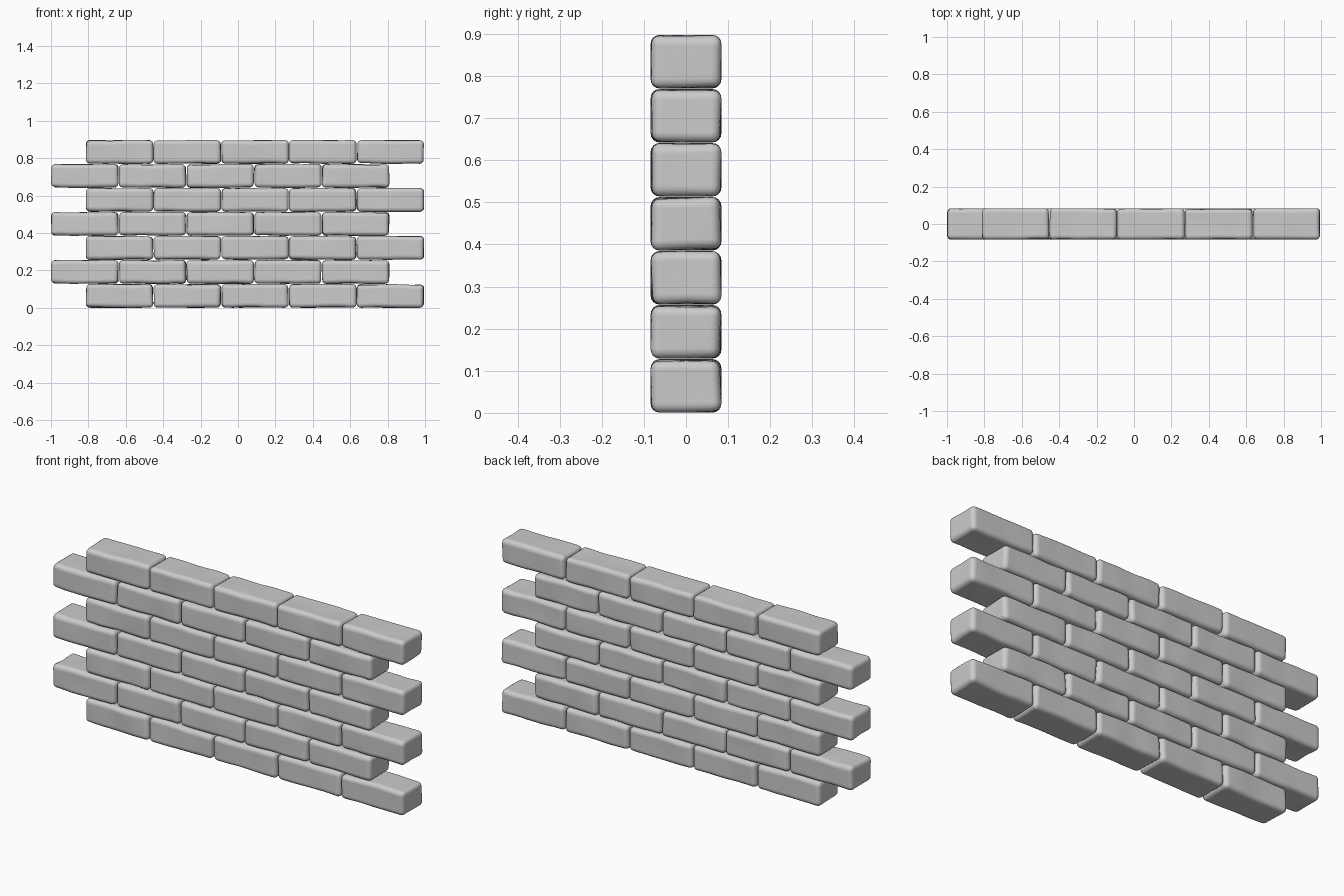
import bpy, bmesh, random
from math import radians
from mathutils import Vector, noise

if "Cube" in bpy.data.objects:
    bpy.data.objects.remove(bpy.data.objects["Cube"])

random.seed(4)
PITCH_X, PITCH_Z = 0.362, 0.1283
SIZE = Vector((0.361, 0.168, 0.127))


def make_brick(name, centre):
    bm = bmesh.new()
    bmesh.ops.create_cube(bm, size=1)
    for v in bm.verts:
        v.co = Vector(a * b for a, b in zip(v.co, SIZE))
    # loop cuts so the faces can undulate
    for axis, cuts in ((0, 9), (1, 3), (2, 2)):
        for i in range(1, cuts + 1):
            n = Vector((0, 0, 0))
            n[axis] = 1
            inner = SIZE[axis] - 0.05
            p = n * (-inner / 2 + inner * (i - 1) / (cuts - 1))
            geom = bm.verts[:] + bm.edges[:] + bm.faces[:]
            bmesh.ops.bisect_plane(bm, geom=geom, plane_co=p, plane_no=n)
    # worn, rounded edges
    sharp = [e for e in bm.edges if e.calc_face_angle(0) > radians(60)]
    bmesh.ops.bevel(bm, geom=sharp, offset=0.021, segments=4,
                    profile=0.5, affect='EDGES')
    # gentle uneven surface, pushed inward only
    seed = Vector(random.uniform(0, 50) for _ in range(3))
    for v in bm.verts:
        n = noise.noise_vector(v.co * 8 + seed)
        for k in range(3):
            depth = max(0.0, 0.0015 + 0.006 * n[k])
            v.co[k] *= 1 - depth / (SIZE[k] / 2)
    for f in bm.faces:
        f.smooth = True
    me = bpy.data.meshes.new(name)
    bm.to_mesh(me)
    bm.free()
    ob = bpy.data.objects.new(name, me)
    ob.location = centre
    bpy.context.collection.objects.link(ob)


# seven courses in running bond, alternate courses shifted half a brick
for row in range(7):
    left = -0.814 if row % 2 == 0 else -1.0
    for col in range(5):
        make_brick(f"brick_{row}_{col}",
                   (left + PITCH_X * (col + 0.5), 0, PITCH_Z * (row + 0.5)))
